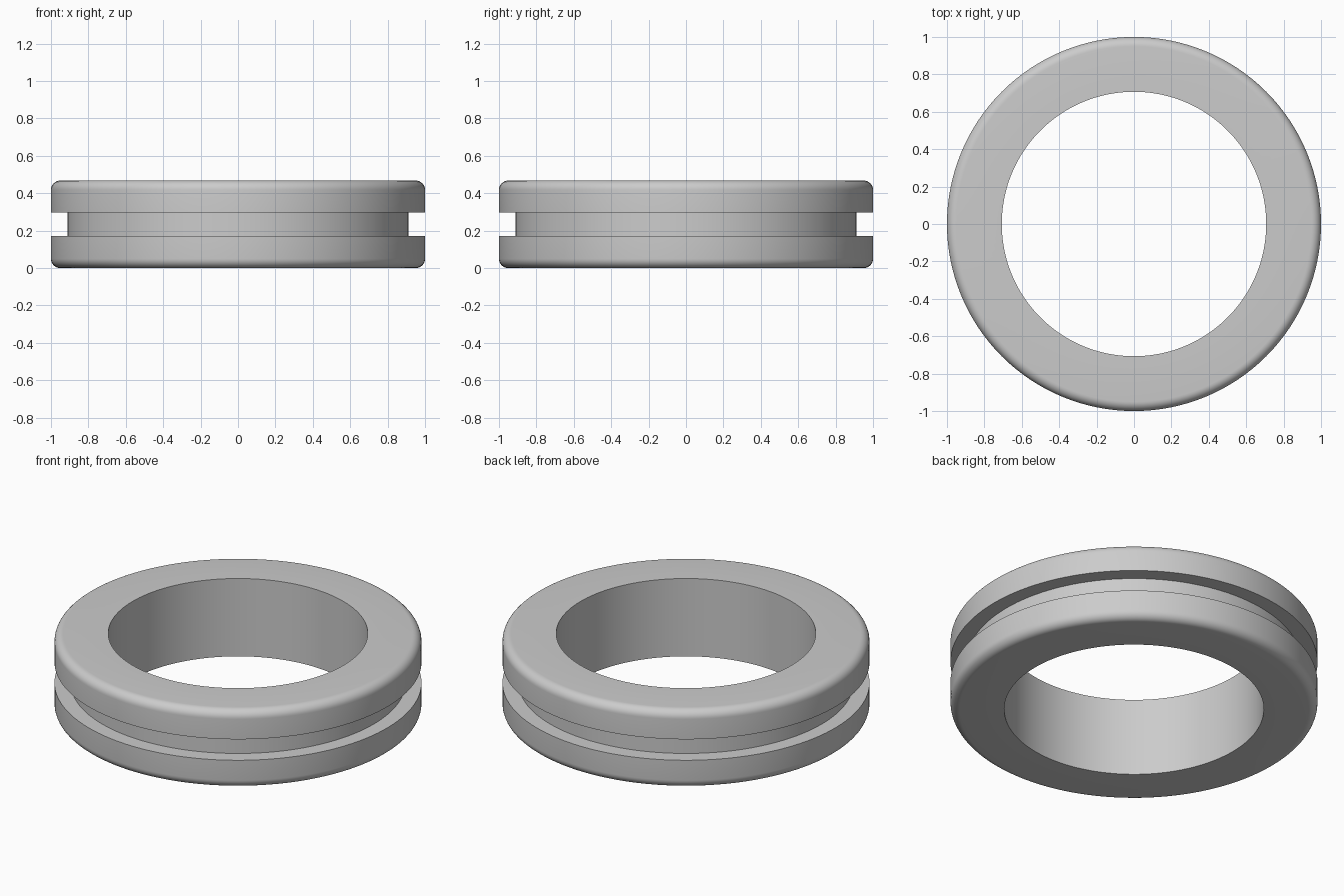
import bpy
import bmesh
from math import sin, cos, pi, radians
from mathutils import Matrix, Vector

cube = bpy.data.objects.get("Cube")
if cube:
    bpy.data.objects.remove(cube, do_unlink=True)

# Dimensions
HEIGHT, OUTER, BORE = 0.468, 1.0, 0.707
GROOVE_RADIUS, GROOVE_HALF = 0.912, 0.063
FILLET, FILLET_STEPS, SIDES = 0.05, 8, 128

# Upper half of the cross-section, relative to the middle plane
half = HEIGHT / 2
upper = [(GROOVE_RADIUS, GROOVE_HALF), (OUTER, GROOVE_HALF)]
for i in range(FILLET_STEPS + 1):
    a = pi / 2 * i / FILLET_STEPS
    upper.append((OUTER - FILLET + FILLET * cos(a), half - FILLET + FILLET * sin(a)))
upper.append((BORE, half))

# Mirror to the lower half to close the loop
profile = upper + [(r, -z) for r, z in reversed(upper)]

# Revolve the cross-section into the grooved ring
bm = bmesh.new()
verts = [bm.verts.new((r, 0, z + half)) for r, z in profile]
edges = [bm.edges.new((verts[i - 1], verts[i])) for i in range(len(verts))]
bmesh.ops.spin(bm, geom=verts + edges, cent=(0, 0, 0), axis=(0, 0, 1),
               angle=2 * pi, steps=SIDES, use_merge=True, use_duplicate=False)
bmesh.ops.remove_doubles(bm, verts=bm.verts, dist=0.0001)
bmesh.ops.recalc_face_normals(bm, faces=bm.faces)
mesh = bpy.data.meshes.new("grooved_ring")
bm.to_mesh(mesh)
bm.free()
ring = bpy.data.objects.new("grooved_ring", mesh)
bpy.context.collection.objects.link(ring)

# Plain grey material
grey = bpy.data.materials.new("light_grey")
grey.use_nodes = True
colour = (0.6, 0.6, 0.6, 1)
grey.diffuse_color = colour
grey.node_tree.nodes["Principled BSDF"].inputs["Base Color"].default_value = colour
mesh.materials.append(grey)

# Smooth curves with crisp rims
bpy.ops.object.select_all(action='DESELECT')
ring.select_set(True)
bpy.context.view_layer.objects.active = ring
bpy.ops.object.shade_smooth_by_angle(angle=radians(30))
